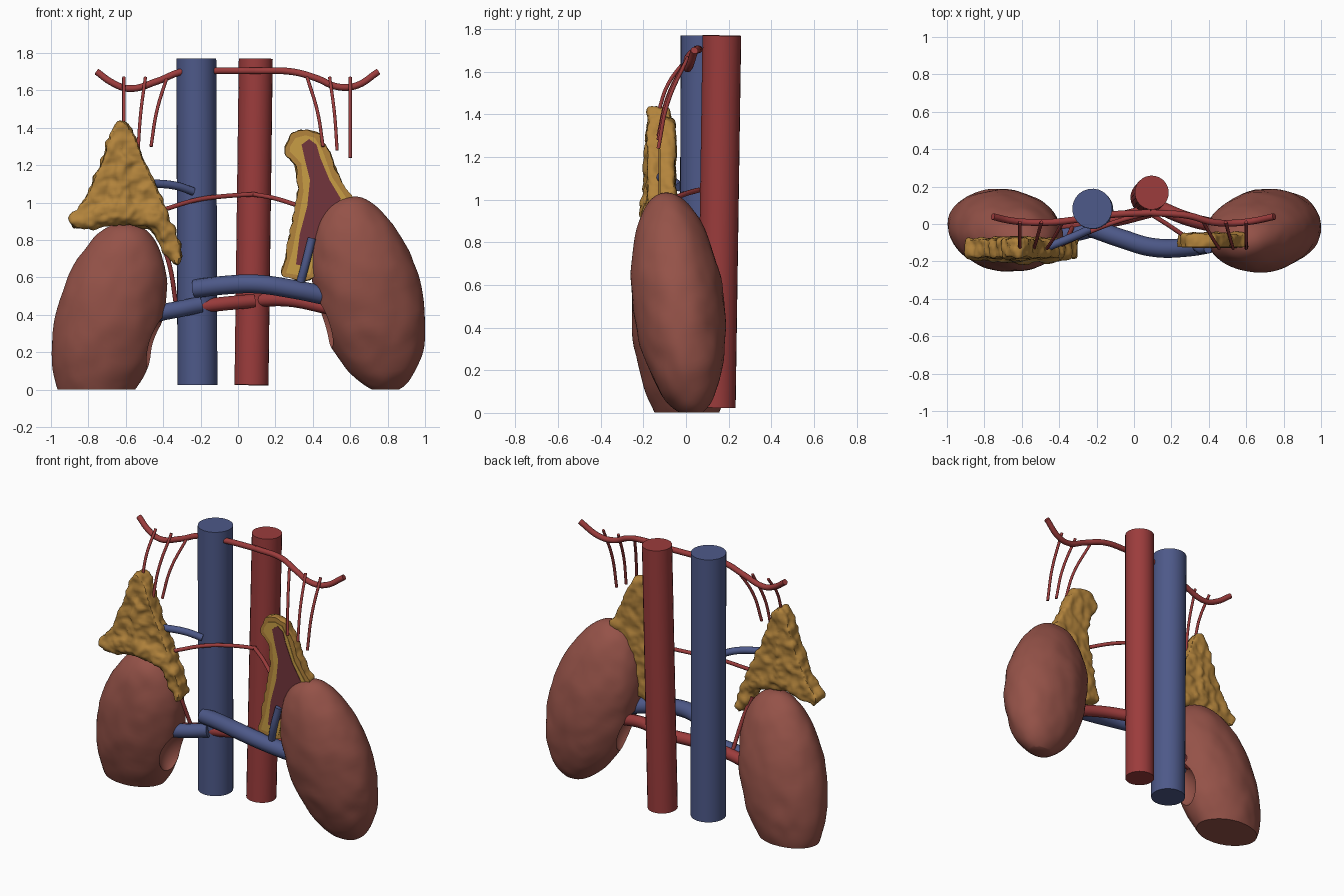
import bpy, bmesh, math
from mathutils import Vector, Matrix, noise

if "Cube" in bpy.data.objects:
    bpy.data.objects.remove(bpy.data.objects["Cube"])


def material(name, rgb):
    m = bpy.data.materials.new(name)
    m.diffuse_color = (*rgb, 1)
    m.use_nodes = True
    m.node_tree.nodes["Principled BSDF"].inputs["Base Color"].default_value = m.diffuse_color
    return m


RED = material("artery_red", (0.33, 0.045, 0.045))
BLUE = material("vein_blue", (0.075, 0.10, 0.25))
KIDNEY = material("kidney_brown", (0.30, 0.085, 0.065))
GOLD = material("cortex_gold", (0.45, 0.23, 0.045))
YELLOW = material("inner_cortex_yellow", (0.58, 0.34, 0.06))
MEDULLA = material("medulla_red", (0.17, 0.035, 0.045))


def bake(o, angle=40):
    bpy.ops.object.select_all(action='DESELECT')
    o.select_set(True)
    bpy.context.view_layer.objects.active = o
    bpy.ops.object.convert(target='MESH')
    bpy.ops.object.shade_smooth_by_angle(angle=math.radians(angle))


def from_bmesh(name, bm, mat):
    me = bpy.data.meshes.new(name)
    bm.to_mesh(me)
    bm.free()
    o = bpy.data.objects.new(name, me)
    bpy.context.collection.objects.link(o)
    me.materials.append(mat)
    return o


def tube(name, pts, r, mat, res=4):
    cu = bpy.data.curves.new(name, 'CURVE')
    cu.dimensions = '3D'
    cu.bevel_depth = r
    cu.bevel_resolution = res
    cu.resolution_u = 8
    cu.use_fill_caps = True
    sp = cu.splines.new('BEZIER')
    sp.bezier_points.add(len(pts) - 1)
    for b, p in zip(sp.bezier_points, pts):
        b.co = p
        b.handle_left_type = b.handle_right_type = 'AUTO'
    o = bpy.data.objects.new(name, cu)
    bpy.context.collection.objects.link(o)
    cu.materials.append(mat)
    bake(o)


def prism(bm, outline, y0, y1):
    f = bm.faces.new([bm.verts.new((x, y0, z)) for x, z in outline])
    ext = bmesh.ops.extrude_face_region(bm, geom=[f])['geom']
    bmesh.ops.translate(bm, vec=(0, y1 - y0, 0),
                        verts=[v for v in ext if isinstance(v, bmesh.types.BMVert)])
    bmesh.ops.recalc_face_normals(bm, faces=bm.faces)


def bead_chain(bm, pts, n=10):
    # overlapping balls from (x, y, z, radius) points, fused later by the remesh
    for a, b in zip(pts, pts[1:]):
        for i in range(n + 1):
            x, y, z, r = Vector(a).lerp(Vector(b), i / n)
            bmesh.ops.create_icosphere(bm, subdivisions=2, radius=r,
                                       matrix=Matrix.Translation((x, y, z)))


def roughen(o, freq, amp):
    normals = [v.normal.copy() for v in o.data.vertices]
    for v, n in zip(o.data.vertices, normals):
        v.co += n * amp * noise.fractal(v.co * freq, 1.0, 2.0, 2)


def fuse(o, voxel=0.012, smooth=6):
    m = o.modifiers.new("remesh", 'REMESH')
    m.mode = 'VOXEL'
    m.voxel_size = voxel
    s = o.modifiers.new("smooth", 'SMOOTH')
    s.factor, s.iterations = 0.5, smooth
    bake(o)


def cut(o, co, no):
    bm = bmesh.new()
    bm.from_mesh(o.data)
    r = bmesh.ops.bisect_plane(bm, geom=bm.verts[:] + bm.edges[:] + bm.faces[:],
                               plane_co=co, plane_no=no, clear_outer=True)
    edges = [e for e in r['geom_cut'] if isinstance(e, bmesh.types.BMEdge)]
    bmesh.ops.holes_fill(bm, edges=edges, sides=0)
    bm.to_mesh(o.data)
    bm.free()
    bake(o)


# Kidneys: tilted ellipsoids with a scooped hilum and a flat cut at the floor
def kidney(name, side, centre, hilum):
    rot = Matrix.Rotation(math.radians(-14.5 * side), 4, 'Y') @ Matrix.Rotation(math.radians(7), 4, 'X')
    bm = bmesh.new()
    bmesh.ops.create_icosphere(bm, subdivisions=5, radius=1,
                               matrix=Matrix.Translation(centre) @ rot @ Matrix.Diagonal((0.285, 0.213, 0.54, 1)))
    o = from_bmesh(name, bm, KIDNEY)
    roughen(o, 7, 0.007)
    bm = bmesh.new()
    bmesh.ops.create_icosphere(bm, subdivisions=4, radius=1,
                               matrix=Matrix.Translation(hilum) @ rot @ Matrix.Diagonal((0.10, 0.11, 0.15, 1)))
    c = from_bmesh("hilum_cutter", bm, KIDNEY)
    b = o.modifiers.new("hilum", 'BOOLEAN')
    b.operation, b.object = 'DIFFERENCE', c
    bake(o)
    bpy.data.objects.remove(c)
    cut(o, (0, 0, 0.001), (0, 0, -1))


kidney("right_kidney", -1, (-0.69, -0.035, 0.37), (-0.42, -0.05, 0.25))
kidney("left_kidney", 1, (0.695, -0.035, 0.51), (0.43, -0.05, 0.35))

# Right adrenal gland: lumpy pyramid with thick lower limbs
bm = bmesh.new()
prism(bm, [(-.62, 1.44), (-.68, 1.38), (-.73, 1.22), (-.82, 1.02), (-.90, .92), (-.88, .86), (-.74, .88),
           (-.61, .90), (-.48, .88), (-.40, .82), (-.36, .72), (-.32, .66), (-.30, .76), (-.36, .90),
           (-.41, 1.02), (-.51, 1.24), (-.56, 1.38)], -0.18, -0.08)
bead_chain(bm, [(-.84, -.14, .91, .06), (-.62, -.14, .96, .075), (-.43, -.14, .91, .07), (-.34, -.13, .72, .04)])
bead_chain(bm, [(-.62, -.14, .96, .075), (-.62, -.13, 1.38, .058)])
gland = from_bmesh("right_adrenal_gland", bm, GOLD)
fuse(gland)
roughen(gland, 17, 0.016)

# Left adrenal gland: cut open at the front to show its layers
outer = [(.25, 1.31), (.29, 1.37), (.36, 1.39), (.43, 1.37), (.48, 1.29), (.53, 1.15), (.61, 1.03), (.58, .94),
         (.50, .86), (.45, .75), (.41, .60), (.34, .58), (.23, .61), (.26, .74), (.29, .90), (.32, 1.06),
         (.31, 1.20), (.25, 1.26)]
bm = bmesh.new()
prism(bm, outer, -0.19, -0.05)
gland = from_bmesh("left_adrenal_cortex", bm, GOLD)
fuse(gland, smooth=8)
roughen(gland, 17, 0.012)
cut(gland, (0, -0.123, 0), (0, -1, 0))


def layer(name, outline, y, mat):
    bm = bmesh.new()
    prism(bm, outline, y, -0.11)
    bake(from_bmesh(name, bm, mat))


def inset(poly, d):
    res = []
    for i, p in enumerate(poly):
        a, b = Vector(poly[i - 1]), Vector(poly[(i + 1) % len(poly)])
        t = (b - a).normalized()
        res.append((p[0] + t.y * d, p[1] - t.x * d))
    return res


layer("left_adrenal_inner_cortex", inset(outer, 0.03), -0.126, YELLOW)
layer("left_adrenal_medulla", [(.34, 1.31), (.38, 1.34), (.42, 1.31), (.44, 1.24), (.49, 1.12), (.55, 1.02),
                               (.46, .90), (.41, .75), (.36, .66), (.31, .67), (.33, .83), (.37, .98),
                               (.385, 1.12), (.36, 1.22)], -0.129, MEDULLA)

# Great vessels
tube("vena_cava", [(-.217, .075, .025), (-.223, .082, 1.77)], .107, BLUE, 10)
tube("aorta", [(.072, .142, .025), (.095, .168, 1.77)], .091, RED, 10)

# Renal vessels
tube("left_renal_vein", [(-.23, -.02, .54), (-.06, -.08, .56), (.10, -.125, .565), (.28, -.125, .54),
                         (.48, -.09, .50)], .05, BLUE)
tube("right_renal_vein", [(-.20, -.02, .455), (-.32, -.05, .43), (-.48, -.07, .40)], .044, BLUE)
tube("right_renal_artery", [(.085, .07, .475), (-.12, .02, .455), (-.30, .0, .43), (-.47, -.01, .39)], .037, RED)
tube("left_renal_artery", [(.09, .11, .48), (.28, .03, .48), (.48, -.02, .44)], .037, RED)

# Adrenal veins
tube("right_adrenal_vein", [(-.24, -.03, 1.06), (-.33, -.07, 1.09), (-.48, -.13, 1.105)], .022, BLUE)
tube("left_adrenal_vein", [(.33, -.12, .56), (.36, -.14, .67), (.395, -.135, .81)], .022, BLUE)

# Middle and inferior adrenal arteries
tube("right_middle_adrenal_artery", [(.09, .06, 1.045), (-.07, .02, 1.035), (-.22, -.035, 1.015),
                                     (-.39, -.11, .965)], .012, RED)
tube("left_middle_adrenal_artery", [(.08, .06, 1.045), (.19, -.01, 1.025), (.32, -.10, .985)], .012, RED)
tube("right_inferior_adrenal_artery", [(-.41, -.11, .79), (-.37, -.09, .68), (-.33, -.02, .45)], .012, RED)

# Phrenic arteries
tube("right_phrenic_artery", [(.09, .06, 1.705), (-.12, .05, 1.705), (-.30, .025, 1.70), (-.43, .01, 1.65),
                              (-.58, .01, 1.61), (-.67, .02, 1.64), (-.755, .04, 1.70)], .018, RED)
tube("left_phrenic_artery", [(.09, .06, 1.705), (.29, .045, 1.70), (.42, .01, 1.665), (.53, .005, 1.62),
                             (.63, .015, 1.625), (.75, .04, 1.70)], .018, RED)

# Superior adrenal arteries hanging from the phrenic arteries
for i, (x0, x1, z1) in enumerate([(-.61, -.61, 1.41), (-.495, -.535, 1.27), (-.38, -.465, 1.30),
                                  (.37, .455, 1.30), (.49, .53, 1.28), (.60, .60, 1.24)]):
    zm = 1.67 * .5 + z1 * .5
    tube(f"superior_adrenal_artery_{i + 1}",
         [(x0, .01, 1.67), (x0 + (x1 - x0) * .65, -.085, zm), (x1, -.13, z1)], .009, RED, 3)
